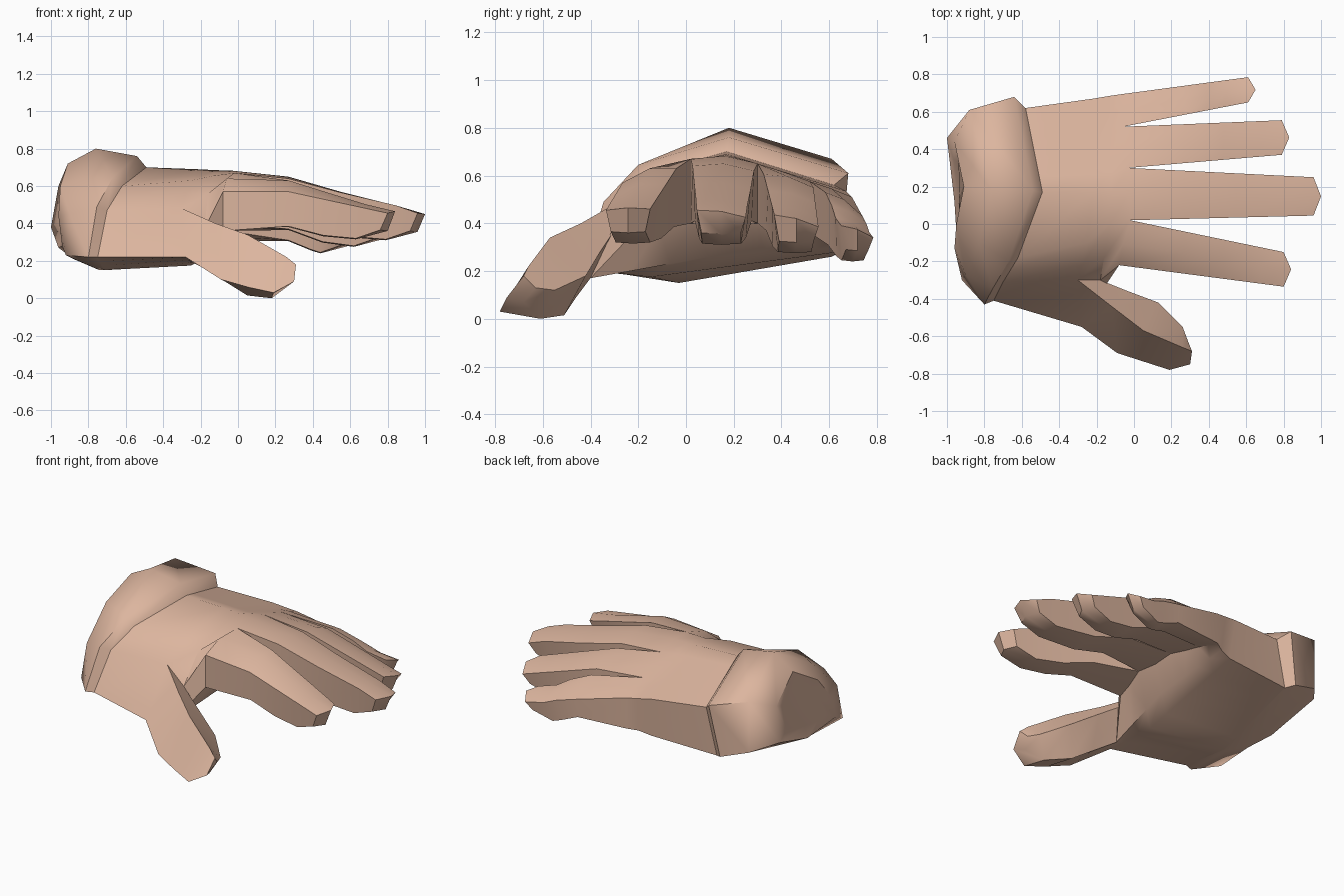
import bpy
import bmesh
import math
from mathutils import Vector

default_cube = bpy.data.objects.get("Cube")
if default_cube:
    bpy.data.objects.remove(default_cube, do_unlink=True)

# One skin colour for the whole hand
skin = bpy.data.materials.new("skin")
skin.use_nodes = True
skin_colour = (.72, .465, .345, 1)
skin.diffuse_color = skin_colour
skin.node_tree.nodes["Principled BSDF"].inputs["Base Color"].default_value = skin_colour


def add_ring(bm, points):
    return [bm.verts.new(point) for point in points]


def bridge(bm, near, far, skip=None):
    """Join two rings of the same size, leaving out one segment if asked."""
    count = len(near)
    for i in range(count):
        if i != skip:
            j = (i + 1) % count
            bm.faces.new((near[i], near[j], far[j], far[i]))


def finish(bm, name, angle):
    bmesh.ops.recalc_face_normals(bm, faces=bm.faces)
    mesh = bpy.data.meshes.new(name)
    bm.to_mesh(mesh)
    bm.free()
    mesh.materials.append(skin)
    obj = bpy.data.objects.new(name, mesh)
    bpy.context.collection.objects.link(obj)
    bpy.ops.object.select_all(action="DESELECT")
    obj.select_set(True)
    bpy.context.view_layer.objects.active = obj
    bpy.ops.object.shade_smooth_by_angle(angle=math.radians(angle))


def mix(a, b, t):
    return a + (b - a) * t


def fill(anchors):
    """Spread anchor points, keyed by slot, evenly over the slots between them."""
    slots = sorted(anchors)
    points = [Vector(anchors[slots[0]])]
    for a, b in zip(slots, slots[1:]):
        for k in range(a + 1, b + 1):
            points.append(Vector(anchors[a]).lerp(Vector(anchors[b]), (k - a) / (b - a)))
    return points


def palm_ring(ring):
    """Nine points over the back of the hand, nine returning across the palm."""
    top = fill(dict(zip((0, 1, 2, 3, 8), ring[:5])))
    under = fill(dict(zip((8, 3, 0), ring[5:])))
    return top + under[::-1]


# Palm rings: thumb side, over the back, little finger side, underside
wrist = [(-.7, -.31, .47), (-.66, -.245, .535), (-.62, -.18, .6), (-.49, .17, .7),
         (-.58, .62, .56), (-.65, .61, .26), (-.72, -.03, .15), (-.75, -.41, .22)]
thumb_root = [(-.3, -.3, .48), (-.28, -.22, .56), (-.25, -.1, .63), (-.22, .17, .69),
              (-.22, .67, .535), (-.2, .64, .28), (-.25, -.15, .175), (-.28, -.55, .22)]
web = [(-.18, -.3, .37), (-.16, -.18, .56), (-.13, 0, .655), (-.12, .17, .685),
       (-.13, .685, .52), (-.12, .66, .3), (-.13, .1, .26), (-.2, -.4, .17)]

# Finger roots: position, top height and underside height across the knuckles
root_y = (-.22, -.11, .02, .16, .3, .41, .52, .61, .695)
root_x = (-.08, -.06, -.02, -.03, -.03, -.05, -.06, -.06, -.06)
root_top = (.57, .64, .67, .682, .65, .615, .575, .545, .51)
root_low = (.36, .38, .4, .39, .4, .38, .36, .33, .31)
knuckles = list(zip(root_x, root_y, root_top)) + list(zip(root_x, root_y, root_low))[::-1]

hand = bmesh.new()
loops = [add_ring(hand, palm_ring(ring)) for ring in (wrist, thumb_root, web)]
loops.append(add_ring(hand, knuckles))
thumb_gap = len(knuckles) - 1
bridge(hand, loops[0], loops[1])
bridge(hand, loops[1], loops[2], skip=thumb_gap)
bridge(hand, loops[2], loops[3])


def finger(number, bend_z, tip_x, tip_y, tip_z, knuckle_low, tip_low):
    """Bent finger growing from its share of the knuckles to a blunt tip."""
    first = number * 2
    last = first + 2
    bend = .27
    sides = (first, last)
    top = loops[3][first:last + 1]
    under = loops[3][thumb_gap - last:thumb_gap - first + 1]
    previous = top + under

    # Each row: top x, underside x, downward bend, underside height, nose, taper
    rows = [(bend, bend, 0, knuckle_low, 0, .01),
            (mix(bend, tip_x, .4), mix(bend, tip_x, .35), .4,
             mix(knuckle_low, tip_low, .75), 0, .02),
            (tip_x - .12, tip_x - .17, .77, tip_low, 0, .025),
            (tip_x, tip_x - .04, 1, tip_low + .045, .04, .02)]
    for x, x_low, drop, low, nose, taper in rows:
        right, left = (mix(root_y[s], y, (x - root_x[s]) / (tip_x - root_x[s]))
                       for s, y in zip(sides, tip_y))
        high = [mix(a, b, drop) for a, b in zip(bend_z, tip_z)]
        middle = (right + left) / 2
        ring = add_ring(hand, [
            (x, right, high[0]), (x + nose, middle, high[1]), (x, left, high[2]),
            (x_low, left - taper, low), (x_low + nose, middle, low - .005),
            (x_low, right + taper, low)])
        bridge(hand, previous, ring)
        previous = ring
    # Two tip facets meet along the middle of the nose
    a, b, c, d, e, f = previous
    hand.faces.new((a, b, e, f))
    hand.faces.new((b, c, d, e))


# Index, middle, ring and little finger
finger(0, (.57, .63, .63), .8, (-.335, -.15), (.455, .465, .46), .385, .32)
finger(1, (.64, .65, .62), .96, (.045, .25), (.455, .45, .425), .41, .315)
finger(2, (.605, .595, .55), .79, (.37, .555), (.435, .42, .385), .37, .28)
finger(3, (.53, .5, .43), .61, (.65, .785), (.39, .375, .34), .31, .245)

# Thumb grows from the gap: outer edge, upper ridge, inner edge, underside
previous = [loops[1][thumb_gap], loops[1][0], loops[2][0], loops[2][thumb_gap]]
for points in (
        [(-.09, -.69, .1), (-.12, -.44, .4), (-.03, -.36, .28), (-.07, -.46, .09)],
        [(.05, -.735, .06), (.05, -.57, .34), (.13, -.42, .18), (.05, -.51, .015)],
        [(.19, -.78, .03), (.26, -.66, .22), (.26, -.55, .12), (.18, -.61, 0)],
        [(.3, -.75, .09), (.31, -.68, .18), (.29, -.63, .13), (.27, -.68, .07)]):
    ring = add_ring(hand, points)
    bridge(hand, previous, ring)
    previous = ring
hand.faces.new(previous)
finish(hand, "hand", 45)

# Cuff: a raised band with a rounded, slightly hollow back end
band_front = [(-.755, -.345, .49), (-.67, -.2, .645), (-.54, .18, .76),
              (-.64, .68, .61), (-.7, .65, .28), (-.74, -.03, .15), (-.8, -.43, .22)]
band_back = [(-.9, -.27, .45), (-.83, -.1, .64), (-.76, .18, .8),
             (-.88, .61, .67), (-.88, .61, .34), (-.88, 0, .21), (-.92, -.3, .23)]
end_rim = [(-.96, -.13, .44), (-.95, 0, .6), (-.91, .2, .72),
           (-.96, .44, .6), (-1, .46, .38), (-.96, .12, .27), (-.94, -.2, .28)]
centre = sum((Vector(p) for p in end_rim), Vector()) / len(end_rim)
hollow = [centre.lerp(Vector(p), .65) + Vector((.02, 0, 0)) for p in end_rim]
cuff = bmesh.new()
previous = add_ring(cuff, wrist[:1] + wrist[2:])
for points in (band_front, band_back, end_rim, hollow):
    ring = add_ring(cuff, points)
    bridge(cuff, previous, ring)
    previous = ring
cuff.faces.new(previous)
finish(cuff, "cuff", 50)
